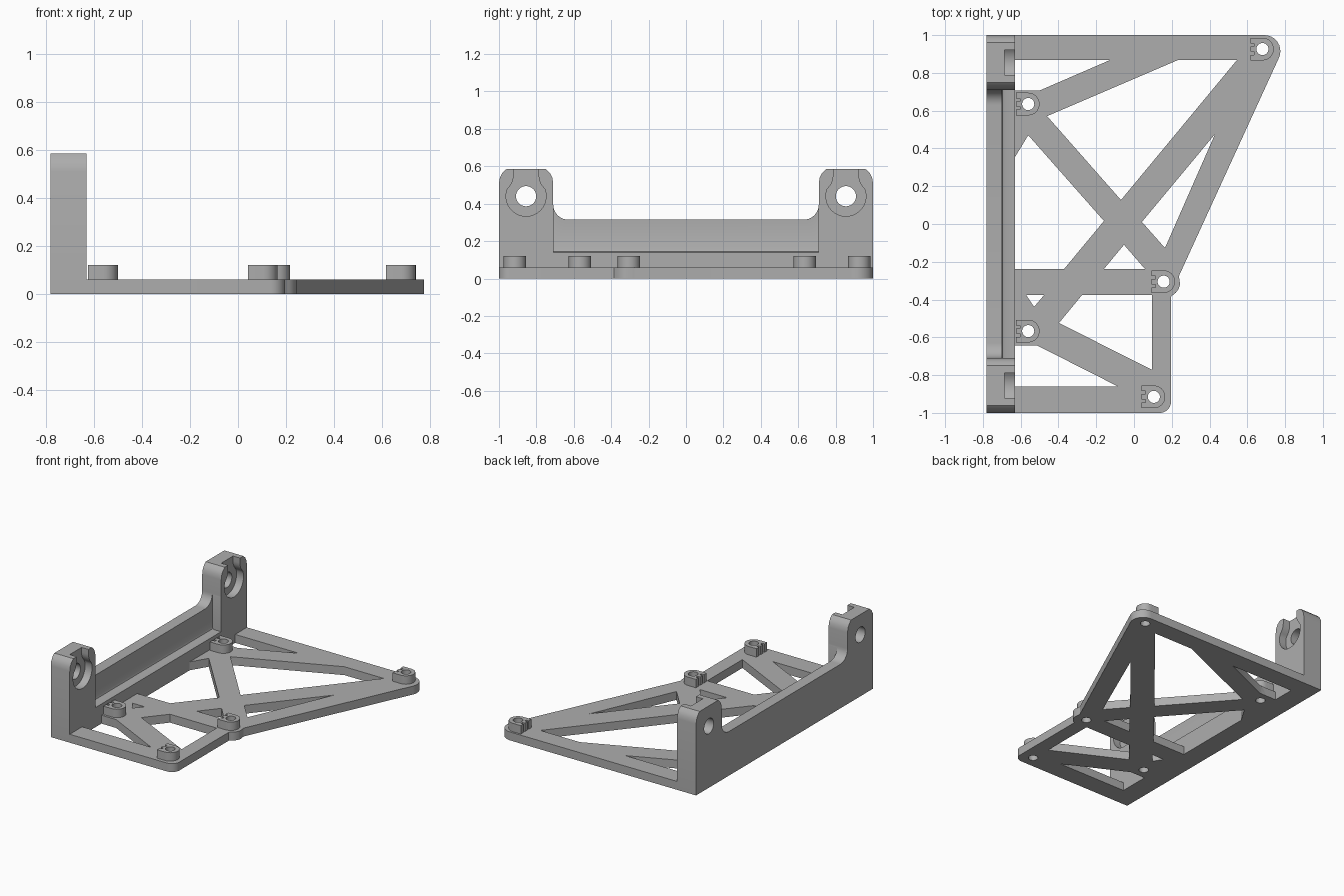
import bpy, bmesh
from math import cos, sin, radians

if "Cube" in bpy.data.objects:
    bpy.data.objects.remove(bpy.data.objects["Cube"])

GREY = (0.42, 0.42, 0.42, 1)
mat = bpy.data.materials.new("mid grey")
mat.use_nodes = True
mat.diffuse_color = GREY
mat.node_tree.nodes["Principled BSDF"].inputs["Base Color"].default_value = GREY

AXES = {"x": lambda u, v, w: (w, u, v),
        "y": lambda u, v, w: (u, w, v),
        "z": lambda u, v, w: (u, v, w)}


def arc(cx, cy, r, start, end, steps=10):
    angles = [radians(start + (end - start) * i / steps) for i in range(steps + 1)]
    return [(cx + r * cos(a), cy + r * sin(a)) for a in angles]


def circle(cx, cy, r):
    return arc(cx, cy, r, 0, 360, 40)[:-1]


def prism(name, profiles, axis, lo, hi):
    """Extrude one or more closed profiles along an axis."""
    bm = bmesh.new()
    place = AXES[axis]
    for pts in profiles:
        a = [bm.verts.new(place(u, v, lo)) for u, v in pts]
        b = [bm.verts.new(place(u, v, hi)) for u, v in pts]
        bm.faces.new(a)
        bm.faces.new(b)
        for i in range(len(pts)):
            j = (i + 1) % len(pts)
            bm.faces.new((a[i], a[j], b[j], b[i]))
    bmesh.ops.recalc_face_normals(bm, faces=bm.faces)
    mesh = bpy.data.meshes.new(name)
    bm.to_mesh(mesh)
    bm.free()
    mesh.materials.append(mat)
    obj = bpy.data.objects.new(name, mesh)
    bpy.context.collection.objects.link(obj)
    return obj


def activate(obj):
    bpy.ops.object.select_all(action="DESELECT")
    obj.select_set(True)
    bpy.context.view_layer.objects.active = obj


def cut(obj, cutter):
    """Subtract the cutter and delete it."""
    activate(obj)
    mod = obj.modifiers.new("cut", "BOOLEAN")
    mod.operation = "DIFFERENCE"
    mod.solver = "EXACT"
    mod.object = cutter
    bpy.ops.object.modifier_apply(modifier=mod.name)
    bpy.data.objects.remove(cutter)


def smooth(obj):
    activate(obj)
    bpy.ops.object.shade_smooth_by_angle(angle=radians(30))


# Shared sizes
BACK, FACE = -0.78, -0.63
PLATE_TOP, BOSS_TOP = 0.06, 0.12
SCREW = 0.032
bosses = {"back_right": (0.68, 0.926), "back_wall": (-0.56, 0.635),
          "middle": (0.157, -0.305), "front_wall": (-0.56, -0.567),
          "front": (0.105, -0.915)}

# Truss plate with rounded corners
outline = [(FACE, -1)]
outline += arc(0.136, -0.94, 0.06, -90, 0)
outline += [(0.196, -0.385)]
outline += arc(0.16, -0.305, 0.085, -60, -10, 6)
outline += [(0.238, -0.275)]
outline += arc(0.69, 0.915, 0.085, -24, 90)
outline += [(FACE, 1)]
plate = prism("truss_plate", [outline], "z", 0, PLATE_TOP)

# Openings between the truss bars
edge = FACE - 0.04
windows = [
    [(edge, 0.868), (-0.127, 0.868), (-0.497, 0.708), (edge, 0.708)],
    [(0.233, 0.868), (0.545, 0.868), (-0.069, 0.127), (-0.46, 0.571)],
    [(edge, 0.28), (FACE, 0.354), (-0.56, 0.47), (-0.159, 0.016),
     (-0.37, -0.238), (edge, -0.238)],
    [(0.429, 0.476), (0.042, 0.011), (0.164, -0.127)],
    [(-0.053, -0.11), (-0.159, -0.238), (0.058, -0.238)],
    [(-0.275, -0.376), (0.095, -0.376), (0.095, -0.772), (-0.397, -0.524)],
    [(-0.571, -0.376), (-0.476, -0.376), (-0.529, -0.439)],
    [(edge, -0.643), (-0.513, -0.643), (-0.085, -0.86), (edge, -0.86)],
]
screws = [circle(x, y, SCREW) for x, y in bosses.values()]
cut(plate, prism("window_cutter", windows + screws, "z", -0.1, 0.2))
smooth(plate)

# Mounting bosses: rounded on the left, flat and grooved on the right
for name, (x, y) in bosses.items():
    flat = x - 0.064
    shape = arc(x, y, 0.06, -90, 90, 16) + [(flat, y + 0.06)]
    for g in (0.022, -0.022):
        shape += [(flat, y + g + 0.008), (flat + 0.02, y + g + 0.008),
                  (flat + 0.02, y + g - 0.008), (flat, y + g - 0.008)]
    shape += [(flat, y - 0.06)]
    boss = prism("boss_" + name, [shape], "z", PLATE_TOP, BOSS_TOP)
    cut(boss, prism("screw_cutter", [circle(x, y, SCREW)], "z", 0, 0.2))
    smooth(boss)

# Upright wall with a tall post at each end
half = arc(0.63, 0.395, 0.08, -90, 0)
half += [(0.71, 0.51), (0.715, 0.54), (0.728, 0.565), (0.75, 0.585),
         (0.96, 0.585), (0.982, 0.565), (0.995, 0.54), (1, 0.51), (1, 0)]
profile = half + [(-u, v) for u, v in reversed(half)]
wall = prism("upright_wall", [profile], "x", BACK, FACE)

# Recess that thins the wall above its foot
recess = [(-0.7, 0.8), (-0.7, 0.157), (-0.695, 0.145), (-0.684, 0.14),
          (-0.5, 0.14), (-0.5, 0.8)]
cut(wall, prism("recess_cutter", [recess], "y", -0.709, 0.709))

# Pivot holes and open-topped pockets in the posts
HOLE_Y, HOLE_Z = 0.855, 0.44
flare = [(0.092, 0.487), (0.077, 0.508), (0.069, 0.53), (0.067, 0.55), (0.067, 0.7)]
pockets = []
for s in (-1, 1):
    c = s * HOLE_Y
    pockets.append(arc(c, HOLE_Z, 0.107, 160, 380, 32)
                   + [(c + u, v) for u, v in flare]
                   + [(c - u, v) for u, v in reversed(flare)])
cut(wall, prism("pocket_cutter", pockets, "x", -0.685, -0.5))
holes = [circle(s * HOLE_Y, HOLE_Z, 0.054) for s in (-1, 1)]
cut(wall, prism("hole_cutter", holes, "x", -0.9, -0.5))
smooth(wall)
